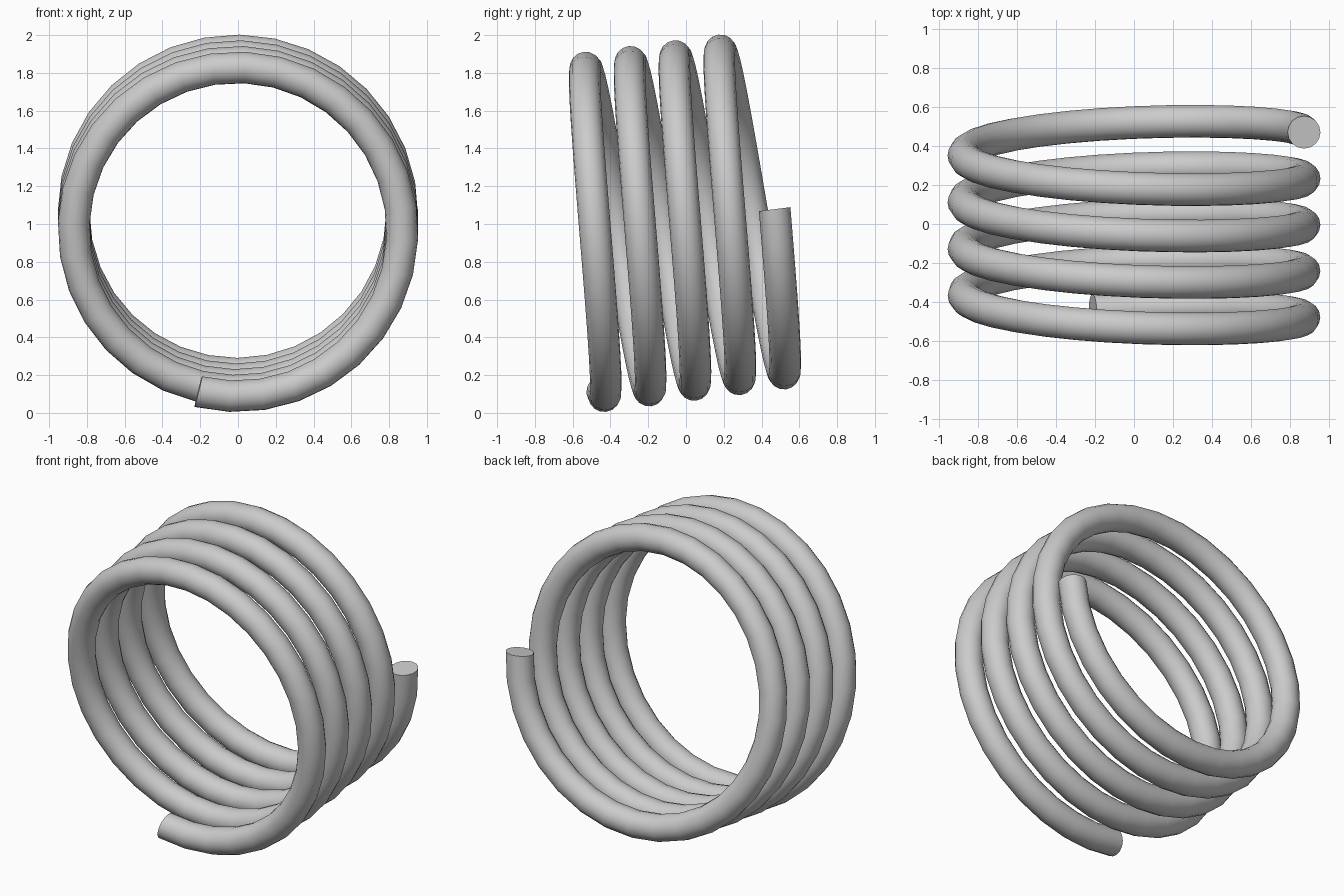
import bpy
import bmesh
from math import cos, sin, radians, tau
from mathutils import Matrix, Vector

cube = bpy.data.objects.get("Cube")
if cube:
    bpy.data.objects.remove(cube, do_unlink=True)

COIL_RADIUS = 0.87
WIRE_RADIUS = 0.084
PITCH = 0.2394
TILT = radians(7.2)
START, END = radians(-104), 4 * tau
STEPS, SIDES = 137, 16

# Plain grey metal
steel = bpy.data.materials.new("grey_steel")
steel.use_nodes = True
grey = (0.6, 0.6, 0.6, 1)
steel.diffuse_color = grey
steel.node_tree.nodes["Principled BSDF"].inputs["Base Color"].default_value = grey

# Coil axis runs front to back and leans slightly upward
axis = Matrix.Translation((0, -0.54, 0.951)) @ Matrix.Rotation(TILT, 4, 'X')


def wire_ring(bm, angle):
    """Circular wire section at one angle of the helix."""
    ring = []
    for i in range(SIDES):
        a = tau * i / SIDES
        r = COIL_RADIUS + WIRE_RADIUS * cos(a)
        along = PITCH * (angle / tau + 0.25) + WIRE_RADIUS * sin(a)
        ring.append(bm.verts.new(axis @ Vector((r * cos(angle), along, r * sin(angle)))))
    return ring


# Helical wire, swept ring by ring
bm = bmesh.new()
rings = [wire_ring(bm, START + (END - START) * k / STEPS) for k in range(STEPS + 1)]
for a, b in zip(rings, rings[1:]):
    for i in range(SIDES):
        j = (i + 1) % SIDES
        bm.faces.new((a[i], a[j], b[j], b[i]))

# Flat cut ends
bm.faces.new(rings[0])
bm.faces.new(rings[-1])
bmesh.ops.recalc_face_normals(bm, faces=bm.faces)

mesh = bpy.data.meshes.new("spring_coil")
bm.to_mesh(mesh)
bm.free()
mesh.materials.append(steel)
coil = bpy.data.objects.new("spring_coil", mesh)
bpy.context.collection.objects.link(coil)

# Smooth wire with crisp end edges
bpy.ops.object.select_all(action='DESELECT')
coil.select_set(True)
bpy.context.view_layer.objects.active = coil
bpy.ops.object.shade_smooth_by_angle(angle=radians(40))
